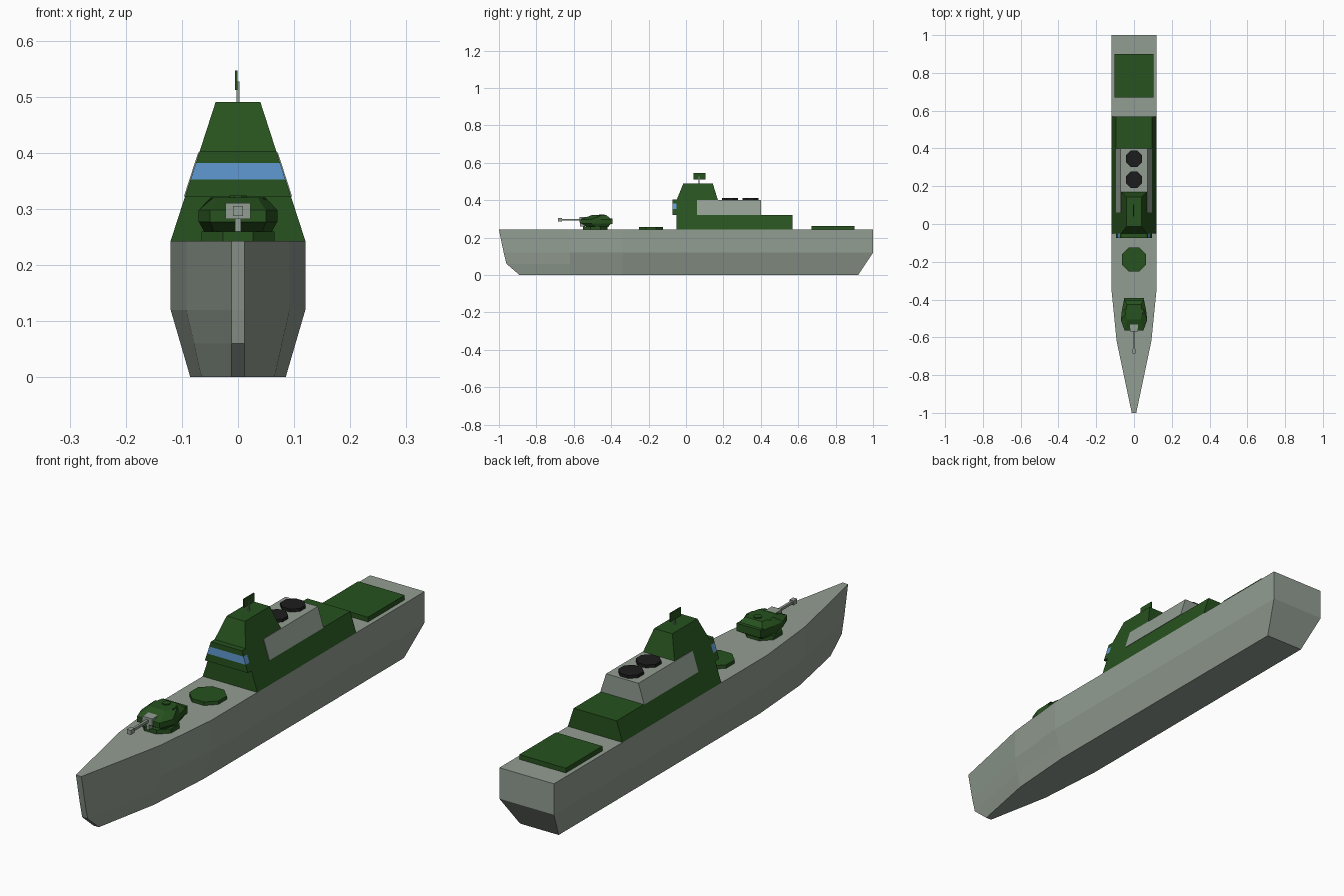
import bpy, bmesh, math

if "Cube" in bpy.data.objects:
    bpy.data.objects.remove(bpy.data.objects["Cube"])


def material(name, rgb):
    m = bpy.data.materials.new(name)
    m.diffuse_color = (*rgb, 1)
    m.use_nodes = True
    m.node_tree.nodes["Principled BSDF"].inputs["Base Color"].default_value = m.diffuse_color
    return m


GREY = material("hull_grey", (0.29, 0.34, 0.29))
GREEN = material("deck_green", (0.02, 0.085, 0.013))
BLUE = material("glass_blue", (0.12, 0.32, 0.65))
BLACK = material("vent_black", (0.012, 0.012, 0.012))


def loft(name, rings, mat, strip_caps=False):
    """Skin a stack of equal-sized rings and close both ends."""
    bm = bmesh.new()
    vs = [[bm.verts.new(p) for p in r] for r in rings]
    n = len(rings[0])
    for a, b in zip(vs, vs[1:]):
        for i in range(n):
            j = (i + 1) % n
            bm.faces.new((a[i], a[j], b[j], b[i]))
    for r in (vs[0], vs[-1]):
        if strip_caps:
            for i in range(n // 2 - 1):
                bm.faces.new((r[i], r[i + 1], r[n - 2 - i], r[n - 1 - i]))
        else:
            bm.faces.new(r)
    bmesh.ops.recalc_face_normals(bm, faces=bm.faces[:])
    me = bpy.data.meshes.new(name)
    bm.to_mesh(me)
    bm.free()
    me.materials.append(mat)
    ob = bpy.data.objects.new(name, me)
    bpy.context.collection.objects.link(ob)
    return ob


def tiers(name, levels, mat):
    """Rectangular tiers: (z, half width, front y, back y)."""
    return loft(name, [[(-w, a, z), (w, a, z), (w, b, z), (-w, b, z)]
                       for z, w, a, b in levels], mat)


def box(name, w, y0, y1, z0, z1, mat):
    return tiers(name, [(z0, w, y0, y1), (z1, w, y0, y1)], mat)


def disc(name, y, r, z0, z1, mat, n=8):
    return loft(name, [[(r * math.cos((i + .5) * math.tau / n),
                         y + r * math.sin((i + .5) * math.tau / n), z)
                        for i in range(n)] for z in (z0, z1)], mat)


def slope(z):
    """Half width of the common sloping superstructure side."""
    return 0.12 - (z - DECK) * 0.324


DECK = 0.243

# Hull: stations of half section points (half width, y, z), mirrored
stations = [
    [(.012, -1, DECK), (.012, -.975, .12), (.012, -.96, .06), (.012, -.89, 0)],
    [(.092, -.62, DECK), (.092, -.62, .12), (.0785, -.62, .06), (.065, -.62, 0)],
    [(.12, -.34, DECK), (.12, -.34, .12), (.1025, -.34, .06), (.085, -.34, 0)],
    [(.12, 1, DECK), (.12, 1, .12), (.1025, .96, .06), (.085, .92, 0)],
]
loft("hull", [s + [(-x, y, z) for x, y, z in reversed(s)] for s in stations],
     GREY, strip_caps=True)

# Superstructure
tiers("lower_deckhouse", [(DECK, .12, -.05, .57), (.322, slope(.322), -.05, .57)], GREEN)
tiers("bridge_tower", [(.322, slope(.322), -.05, .19), (.402, slope(.402), -.05, .17),
                       (.49, .04, -.014, .143)], GREEN)
tiers("funnel_house", [(.322, slope(.322) + .002, .06, .40),
                       (.40, slope(.40) + .002, .06, .40)], GREY)

# Bridge front: green, glass, green bands
for name, z0, z1, mat in (("bridge_sill", .322, .352, GREEN),
                          ("bridge_window", .352, .382, BLUE),
                          ("bridge_brow", .382, .403, GREEN)):
    tiers(name, [(z, slope(z), -.073, -.05) for z in (z0, z1)], mat)

# Radar
box("radar_mast", .0025, .067, .073, .49, .527, GREY)
box("radar_panel", .002, .04, .104, .512, .547, GREEN).location.x = -.003

# Vents, forward hatch and landing pad
for y in (.235, .345):
    disc("roof_vent", y, .047, .40, .412, BLACK)
disc("fore_hatch", -.188, .069, DECK, .257, GREEN)
box("landing_pad", .102, .67, .90, DECK, .262, GREEN)

# Gun turret
disc("turret_base", -.485, .07, DECK, .26, GREEN)


def turret_ring(z, s, front, back):
    half = [(.05 * s, front), (.07 * s, front + .055), (.064 * s, back - .055), (.053 * s, back)]
    return [(x, y, z) for x, y in half] + [(-x, y, z) for x, y in reversed(half)]


loft("turret", [turret_ring(.258, .85, -.53, -.415), turret_ring(.277, 1, -.563, -.40),
                turret_ring(.298, 1, -.563, -.40), turret_ring(.32, .7, -.505, -.425)], GREEN)
box("turret_rear_box", .053, -.41, -.392, .272, .303, GREEN)
disc("turret_hatch", -.45, .016, .318, .324, GREEN)
box("gun_mantlet", .022, -.57, -.485, .282, .31, GREY)
box("gun_slot", .005, -.567, -.54, .26, .282, GREY)
box("gun_barrel", .005, -.67, -.56, .291, .301, GREY)
box("gun_muzzle", .009, -.685, -.662, .287, .305, GREY)
